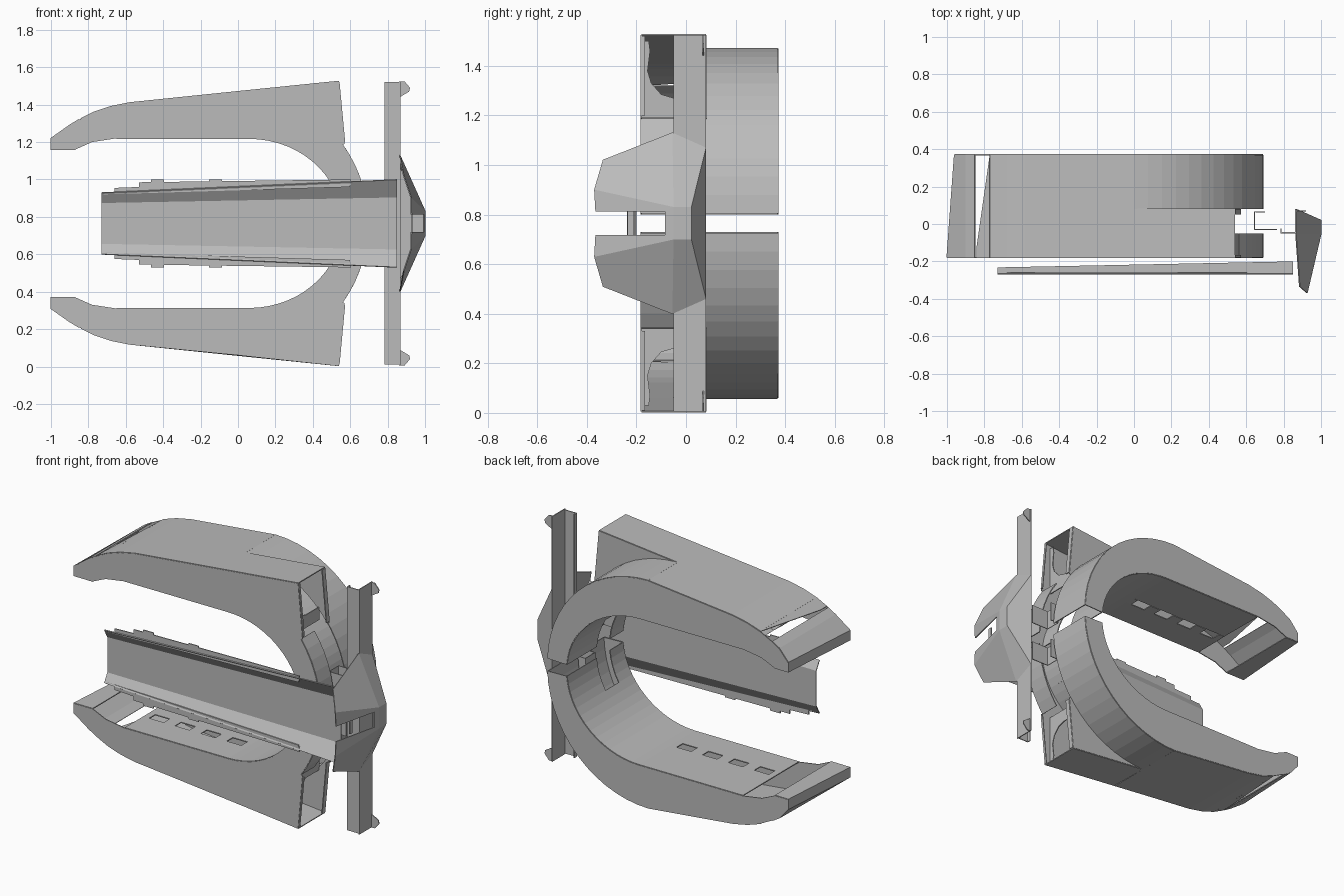
import bpy, bmesh, math

cube = bpy.data.objects.get("Cube")
if cube:
    bpy.data.objects.remove(cube)

steel = bpy.data.materials.new("plain_grey_steel")
steel.use_nodes = True
GREY = (0.5, 0.5, 0.5, 1)
steel.diffuse_color = GREY
steel.node_tree.nodes["Principled BSDF"].inputs["Base Color"].default_value = GREY

MID = 0.765                     # height of the mirror plane
FRONT, NOTCH, BACK_BOX, BACK = -0.18, -0.05, 0.08, 0.37


def sheet(name, polygons, flip=False, thick=0.006):
    """Thin folded sheet from a list of polygons; flip mirrors it about MID."""
    bm = bmesh.new()
    for poly in polygons:
        pts = [(x, y, 2 * MID - z if flip else z) for x, y, z in poly]
        bm.faces.new([bm.verts.new(p) for p in pts])
    bmesh.ops.remove_doubles(bm, verts=bm.verts[:], dist=0.0005)
    bmesh.ops.recalc_face_normals(bm, faces=bm.faces[:])
    mesh = bpy.data.meshes.new(name)
    bm.to_mesh(mesh)
    bm.free()
    mesh.materials.append(steel)
    ob = bpy.data.objects.new(name, mesh)
    bpy.context.collection.objects.link(ob)
    mod = ob.modifiers.new("thickness", "SOLIDIFY")
    mod.thickness = thick
    mod.offset = 0
    return ob


def flat(profile, y):
    return [(x, y, z) for x, z in profile]


def strip(profile, y0, y1):
    """Wall that follows an x-z profile between two depths."""
    return [[(a, y0, b), (c, y0, d), (c, y1, d), (a, y1, b)]
            for (a, b), (c, d) in zip(profile, profile[1:])]


def arc(cx, cz, rx, rz, start, end, n):
    return [(cx + rx * math.cos(math.radians(start + (end - start) * i / n)),
             cz + rz * math.sin(math.radians(start + (end - start) * i / n)))
            for i in range(n + 1)]


def rect_xy(x0, x1, y0, y1, z):
    return [(x0, y0, z), (x1, y0, z), (x1, y1, z), (x0, y1, z)]


def rect_yz(x, y0, y1, z0, z1):
    return [(x, y0, z0), (x, y1, z0), (x, y1, z1), (x, y0, z1)]


# Shared arm profiles
tip = [(-1, 1.16), (-1, 1.22), (-0.9, 1.29), (-0.85, 1.32)]
crown = [(-0.77, 1.36), (-0.68, 1.39), (-0.58, 1.41), (0, 1.47)]
outer = arc(0, 0.78, 0.69, 0.69, 90, 2, 14)
lower_outer = arc(0, 0.78, 0.69, 0.69, 36, 2, 6)
inner = arc(0.06, MID, 0.5, 0.455, 90, 4.5, 14)
throat = [(-0.65, 1.22), (-0.78, 1.2), (-0.87, 1.16)]
corner = [(0.54, 1.525), (0.57, 1.19)]


def lean(polygons):
    """Pull the rear end of the tip slightly inward."""
    return [[(x + 0.04 * (y - FRONT) / 0.55 if x < -0.95 else x, y, z)
             for x, y, z in p] for p in polygons]


for side in ("upper", "lower"):
    flip = side == "lower"

    def part(name, polygons, **kw):
        return sheet(f"{side}_{name}", polygons, flip, **kw)

    # Side plates
    part("front_plate", [flat(tip + crown[:3] + corner + lower_outer
                              + inner[::-1] + throat, FRONT)])
    part("back_plate", lean([flat(tip + crown[:3] + outer + inner[::-1]
                                  + throat, BACK)]))

    # Outer skin, with its straight box end and curved rear shell
    skin = strip(crown, FRONT, BACK) + strip([crown[-1], corner[0]], FRONT, BACK_BOX)
    part("outer_skin", skin)
    part("rear_shell", strip(outer, BACK_BOX, BACK))
    part("front_shell", strip(lower_outer, FRONT, NOTCH))
    part("box_back_wall", [flat([corner[0], corner[1]]
                                + arc(0, 0.78, 0.69, 0.69, 36, 90, 8), BACK_BOX)])

    # Tip cover, bottom strip and the slanted filler beside the opening
    part("tip_cover", lean(strip(tip, FRONT, BACK)
                           + strip([tip[0], throat[-1]], FRONT, BACK)))
    part("tip_filler", [[(-0.77, FRONT, 1.36), (-0.77, BACK, 1.36),
                         (-0.84, -0.12, 1.325), (-0.84, FRONT, 1.325)]])

    # Inner wall with a notch near its end
    part("inner_wall", strip(inner[:11], FRONT, BACK)
         + strip(inner[10:], FRONT, NOTCH) + strip(inner[10:], BACK_BOX, BACK))

    # Slotted floor
    x0, x1, s0, s1, z = -0.65, 0.06, 0.0, 0.06, 1.22
    floor = [rect_xy(x0, x1, FRONT, s0, z), rect_xy(x0, x1, s1, BACK, z)]
    pitch = (x1 - x0) / 4
    for i in range(4):
        left = x0 + i * pitch
        floor += [rect_xy(left, left + 0.04, s0, s1, z),
                  rect_xy(left + 0.14, left + pitch, s0, s1, z)]
    part("slotted_floor", floor)

    # Rib with a scooped opening inside the box end
    scoop = [(-0.05, 1.27), (-0.1, 1.285), (-0.14, 1.33), (-0.155, 1.38),
             (-0.145, 1.46), (-0.15, 1.5)]
    rib = [(0.5, y, z) for y, z in [(FRONT, 1.5), (FRONT, 1.19),
                                   (BACK_BOX, 1.19), (BACK_BOX, 1.27)] + scoop]
    part("box_rib", [rib])
    part("box_rim", [[(0.54, a, 1.52), (0.54, b, 1.52), (0.57, b, 1.2), (0.57, a, 1.2)]
                     for a, b in ((FRONT, -0.165), (0.05, BACK_BOX))])

    # Ear on the end of the upright
    part("upright_ear", [flat([(0.865, 1.525), (0.89, 1.525), (0.92, 1.49),
                               (0.915, 1.47), (0.865, 1.44)], 0.07)])

    # Tabbed edge of the central channel
    part("channel_tabs", [flat([(-0.73, 0.92), (-0.66, 0.93), (-0.66, 0.955),
                                (-0.53, 0.96), (-0.53, 0.985), (0.6, 1.0),
                                (0.6, 0.96)], -0.262)])
    for x in (-0.43, -0.12, 0.57):
        part("locating_tab", [flat([(x - 0.035, 0.97), (x - 0.035, 1.0),
                                    (x + 0.035, 1.0), (x + 0.035, 0.97)], -0.262)])

# Central channel: web at the back, lips flaring forward
left_end = [(-0.73, y, z) for y, z in ((-0.267, 0.6), (-0.235, 0.655),
                                       (-0.235, 0.875), (-0.267, 0.93))]
right_end = [(0.85, y, z) for y, z in ((-0.267, 0.53), (-0.203, 0.625),
                                       (-0.203, 0.905), (-0.267, 1.0))]
sheet("central_channel", [[left_end[i], right_end[i], right_end[i + 1], left_end[i + 1]]
                          for i in range(3)])

# Angled upright
post = [(0.785, 0.01), (0.865, 0.01), (0.865, 1.52), (0.785, 1.52)]
sheet("upright_front_flange", [flat(post, -0.047)])
sheet("upright_side_flange", [rect_yz(0.865, NOTCH, BACK_BOX, 0.005, 1.525)])
sheet("upright_lip", [rect_yz(0.785, NOTCH, -0.025, 0.01, 1.52)])

# Small channel bracket between arms and upright
for z0, z1 in ((0.58, 0.7), (0.83, 0.95)):
    web = [(0.645, z0), (0.765, z0), (0.765, z1), (0.645, z1)]
    sheet("joint_bracket", [rect_yz(0.645, -0.03, 0.065, z0, z1),
                            flat(web, -0.03),
                            flat([(min(x, 0.7), z) for x, z in web], 0.065)])


# Faceted end cover with a window through its middle facet
def face_x(y):
    return 1 - 0.075 * (-0.05 - y) / 0.32


def low(points):
    return [(x, y, 2 * MID - z) for x, y, z in points]


A, B, C = (1, 0.02, 0.83), (1, -0.05, 0.83), (0.925, -0.37, 0.9)
D, E, F = (0.885, -0.335, 1.02), (0.865, -0.055, 1.13), (0.865, 0.08, 1.07)
W0 = (face_x(-0.085), -0.085, 0.812)
W1 = (face_x(-0.365), -0.365, 0.812)
cover = []
for mirror in (list, low):
    cover += [mirror(p) for p in ([A, B, E, F], [B, C, D, E], [B, C, W1, W0])]
cover += [[A, B] + low([B, A]), [B, W0] + low([W0, B]), [A, F] + low([F, A])]
sheet("end_cover", cover)
sheet("window_bar", [rect_yz(0.93, -0.235, -0.21, 0.715, 0.815)])
